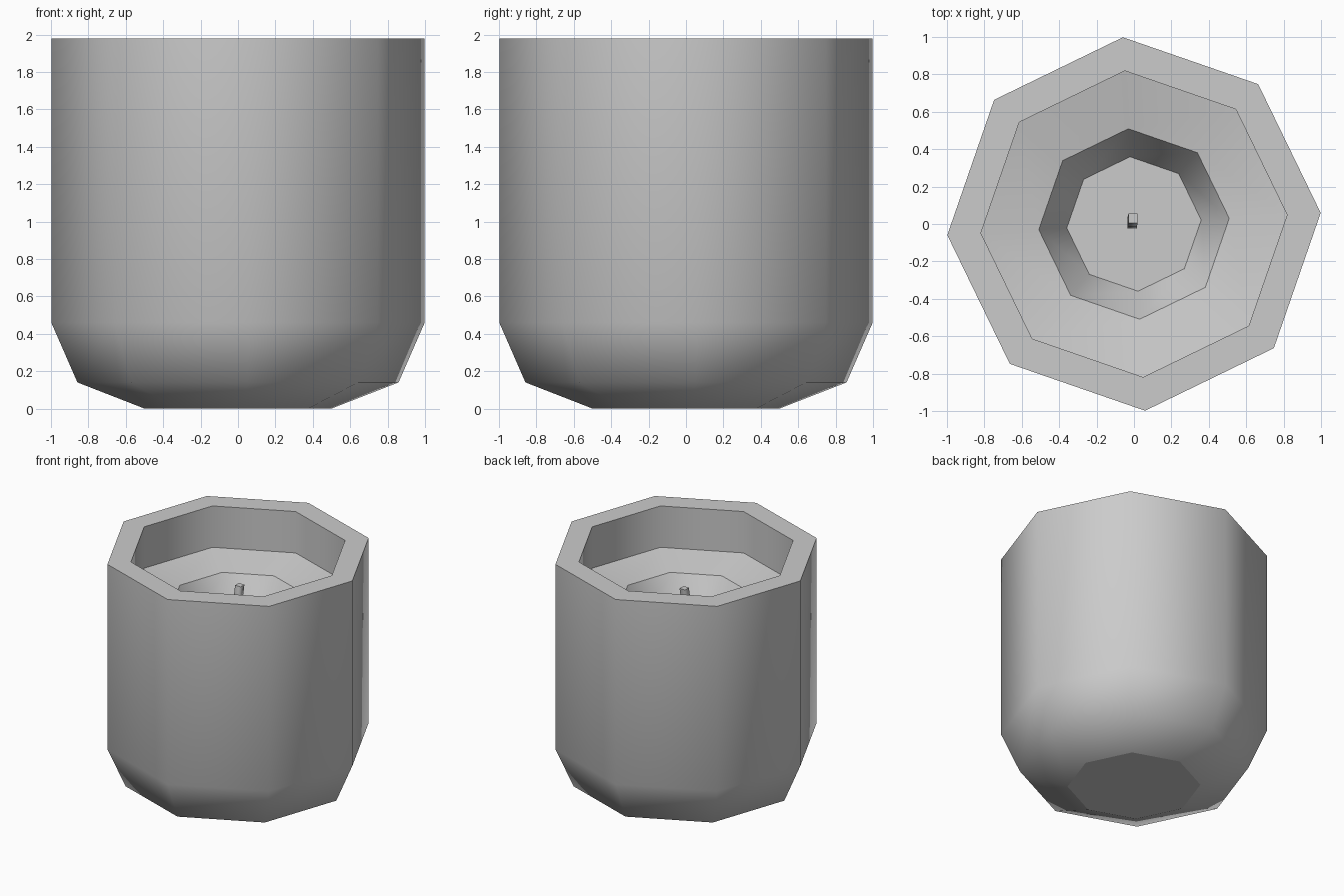
import bpy, bmesh
from math import cos, sin, radians, tau

cube = bpy.data.objects.get("Cube")
if cube:
    bpy.data.objects.remove(cube, do_unlink=True)

SIDES = 8
TURN = radians(3.4)

grey = bpy.data.materials.new("light_grey")
grey.use_nodes = True
colour = (0.6, 0.6, 0.6, 1)
grey.diffuse_color = colour
grey.node_tree.nodes["Principled BSDF"].inputs["Base Color"].default_value = colour


def loft(name, rings, sharp=(), cap_start=False, cap_end=False):
    """Skin a list of point rings; rings listed in sharp keep a hard edge."""
    bm = bmesh.new()
    loops = [[bm.verts.new(p) for p in ring] for ring in rings]
    n = len(loops[0])
    for a, b in zip(loops, loops[1:]):
        for i in range(n):
            j = (i + 1) % n
            bm.faces.new((a[i], a[j], b[j], b[i])).smooth = True
    if cap_start:
        bm.faces.new(loops[0][::-1])
    if cap_end:
        bm.faces.new(loops[-1])
    for k in sharp:
        for i in range(n):
            bm.edges.get((loops[k][i], loops[k][(i + 1) % n])).smooth = False
    mesh = bpy.data.meshes.new(name)
    bm.to_mesh(mesh)
    bm.free()
    mesh.materials.append(grey)
    obj = bpy.data.objects.new(name, mesh)
    bpy.context.collection.objects.link(obj)
    return obj


def octagon(r, z):
    return [(r * cos(TURN + tau * i / SIDES), r * sin(TURN + tau * i / SIDES), z)
            for i in range(SIDES)]


def square(x, y, z, h):
    return [(x - h, y - h, z), (x + h, y - h, z), (x + h, y + h, z), (x - h, y + h, z)]


# Thick-walled cup with a tapered foot
cup = [(0.5, 0), (0.86, 0.14), (1, 0.46), (1, 1.98), (0.82, 1.98), (0.82, 1.64)]
loft("cup", [octagon(r, z) for r, z in cup], sharp=(0, 3, 4), cap_start=True)

# Dished wax with a sunken melt pool
wax = [(0.82, 1.64), (0.51, 1.575), (0.36, 1.3)]
loft("wax", [octagon(r, z) for r, z in wax], sharp=(1, 2), cap_end=True)

# Slightly bent wick
wick = [(-0.01, 0.0, 1.28), (-0.01, 0.01, 1.55), (-0.005, 0.03, 1.69)]
loft("wick", [square(x, y, z, 0.025) for x, y, z in wick], sharp=(2,), cap_end=True)
